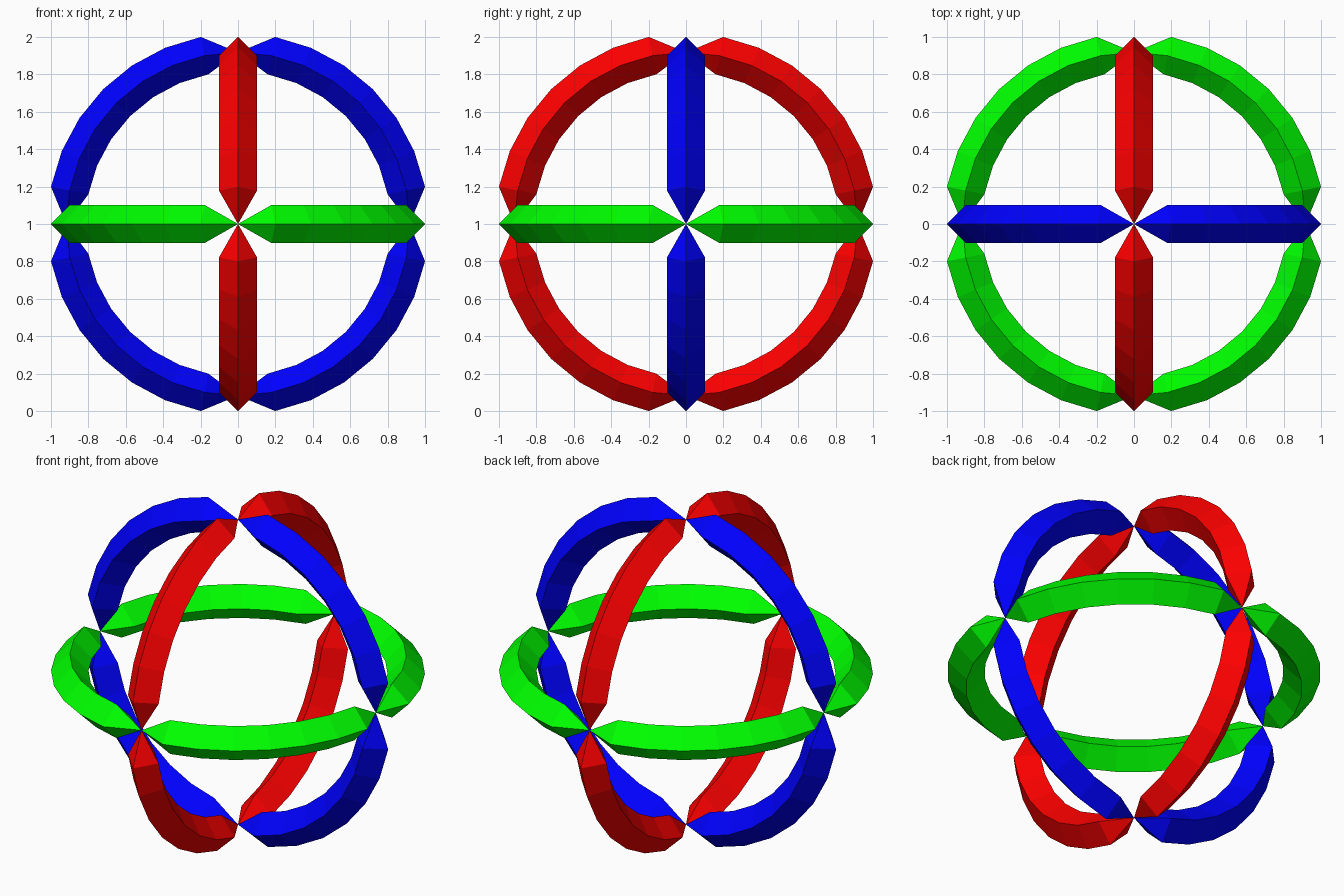
import bpy, bmesh
from math import cos, sin, radians
from mathutils import Vector

if "Cube" in bpy.data.objects:
    bpy.data.objects.remove(bpy.data.objects["Cube"])

STEP = radians(11.25)           # 8 steps per quarter arc
R_OUT = 1 / cos(STEP)           # outer ridge radius
R_MID, R_IN, HALF = 0.9 * R_OUT, 0.8 * R_OUT, 0.1 * R_OUT
CENTRE = Vector((0, 0, 1))


def arc_ring(name, u, v, colour):
    """Four diamond-section quarter arcs in the plane u, v, pointed at both ends."""
    u, v = Vector(u), Vector(v)
    n = u.cross(v)
    bm = bmesh.new()
    for quarter in range(4):
        def radial(i):
            a = (quarter * 8 + i) * STEP
            return u * cos(a) + v * sin(a)

        # diamond sections along the arc
        loops = []
        for i in range(1, 8):
            d = radial(i)
            pts = (d * R_OUT, d * R_MID + n * HALF, d * R_IN, d * R_MID - n * HALF)
            loops.append([bm.verts.new(p + CENTRE) for p in pts])
        for a, b in zip(loops, loops[1:]):
            for k in range(4):
                m = (k + 1) % 4
                bm.faces.new((a[k], a[m], b[m], b[k]))
        # pointed ends
        for i, loop in ((0, loops[0]), (8, loops[-1])):
            tip = bm.verts.new(radial(i) * R_MID + CENTRE)
            for k in range(4):
                bm.faces.new((loop[k], loop[(k + 1) % 4], tip))
    bmesh.ops.recalc_face_normals(bm, faces=bm.faces)
    mesh = bpy.data.meshes.new(name)
    bm.to_mesh(mesh)
    bm.free()
    mat = bpy.data.materials.new(name + "_colour")
    mat.diffuse_color = colour
    mat.use_nodes = True
    mat.node_tree.nodes["Principled BSDF"].inputs["Base Color"].default_value = mat.diffuse_color
    mesh.materials.append(mat)
    bpy.context.collection.objects.link(bpy.data.objects.new(name, mesh))


X, Y, Z = (1, 0, 0), (0, 1, 0), (0, 0, 1)
arc_ring("side_ring", Y, Z, (1, 0, 0, 1))
arc_ring("horizontal_ring", X, Y, (0, 1, 0, 1))
arc_ring("front_ring", X, Z, (0, 0, 1, 1))
